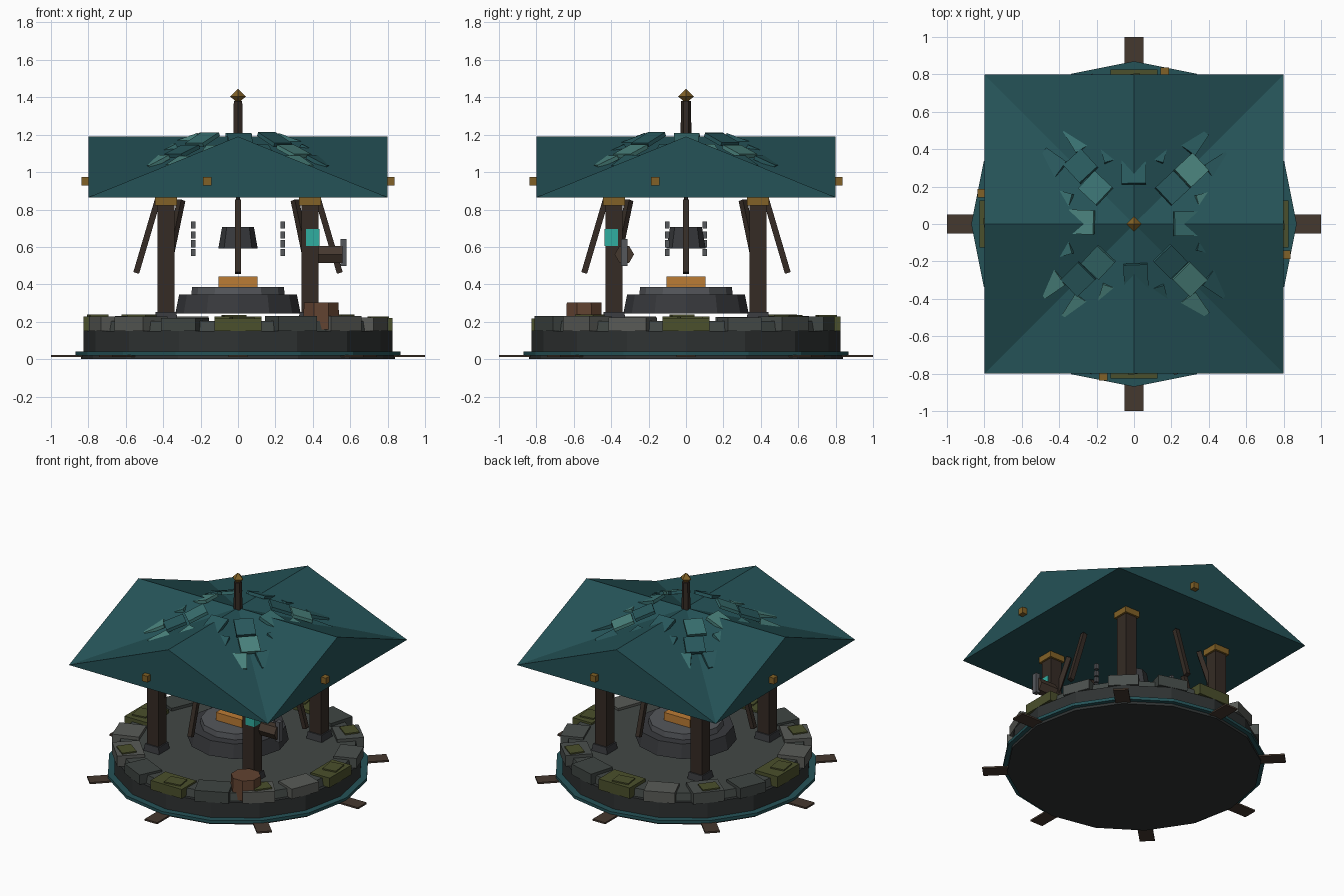
import bpy, bmesh, math, random
from mathutils import Matrix, Vector

if "Cube" in bpy.data.objects:
    bpy.data.objects.remove(bpy.data.objects["Cube"])

random.seed(4)
TAU = math.tau


def mat(name, r, g, b):
    m = bpy.data.materials.new(name)
    m.diffuse_color = (r, g, b, 1)
    m.use_nodes = True
    m.node_tree.nodes["Principled BSDF"].inputs["Base Color"].default_value = m.diffuse_color
    return m


WOOD = mat("dark_wood", .035, .024, .018)
PLANK = mat("plank_wood", .06, .04, .028)
BARREL = mat("barrel_wood", .12, .055, .03)
GOLD = mat("gold", .22, .12, .02)
AMBER = mat("amber", .5, .2, .035)
GLOW = mat("glow_teal", .03, .42, .35)
ROOF = mat("roof_teal", .018, .085, .095)
TILES = [mat("tile_%d" % i, *c) for i, c in enumerate(
    [(.022, .10, .11), (.04, .16, .16), (.07, .23, .21)])]
DARK = mat("dark_stone", .028, .032, .032)
DECK = mat("deck_stone", .055, .065, .06)
STONES = [mat("stone_%d" % i, *c) for i, c in enumerate(
    [(.05, .06, .055), (.07, .08, .075), (.10, .105, .095)])]
MOSS = mat("moss", .07, .08, .025)
IRON = mat("iron", .04, .042, .047)
STEEL = mat("steel", .09, .095, .105)


def finish(name, bm, m, matrix):
    bmesh.ops.recalc_face_normals(bm, faces=bm.faces)
    me = bpy.data.meshes.new(name)
    bm.to_mesh(me)
    bm.free()
    me.materials.append(m)
    ob = bpy.data.objects.new(name, me)
    ob.matrix_world = matrix
    bpy.context.collection.objects.link(ob)
    return ob


def place(loc, turn=0, tilt=0):
    """Location, then a turn about z and an outward tilt."""
    return (Matrix.Translation(loc) @ Matrix.Rotation(turn, 4, 'Z')
            @ Matrix.Rotation(tilt, 4, 'Y'))


def box(name, loc, size, m, turn=0, tilt=0, taper=1):
    bm = bmesh.new()
    bmesh.ops.create_cube(bm, size=1)
    for v in bm.verts:
        k = taper if v.co.z > 0 else 1
        v.co = Vector((v.co.x * size[0] * k, v.co.y * size[1] * k, v.co.z * size[2]))
    return finish(name, bm, m, place(loc, turn, tilt))


def drum(name, loc, r1, r2, h, n, m, turn=0, tilt=0):
    """Faceted cylinder or cone, loc is its centre."""
    bm = bmesh.new()
    bmesh.ops.create_cone(bm, cap_ends=True, segments=n, radius1=r1, radius2=r2, depth=h)
    return finish(name, bm, m, place(loc, turn, tilt))


def polar(r, a, z):
    return (r * math.cos(a), r * math.sin(a), z)


# platform
drum("ground_disc", (0, 0, .015), .84, .84, .03, 16, DARK)
drum("teal_trim", (0, 0, .03), .87, .87, .022, 16, ROOF)
drum("platform", (0, 0, .095), .825, .825, .11, 16, DARK)
drum("deck", (0, 0, .175), .80, .79, .06, 16, DECK)

# planks sticking out under the platform
for k in range(8):
    a = k * TAU / 8
    box("ground_plank", polar(.88, a, .017), (.24, .1, .012), PLANK, a)

# ring of rim stones, every fourth one mossy
for k in range(16):
    a = k * TAU / 16
    mossy = k % 4 == 0
    top = .222 + random.uniform(-.006, .008)
    depth = random.uniform(.15, .19)
    wide = .25 if mossy else random.uniform(.19, .25)
    jitter = 0 if mossy else random.uniform(-.12, .12)
    m = MOSS if mossy else random.choice(STONES)
    box("rim_stone", polar(.825 - depth / 2, a, (top + .15) / 2),
        (depth, wide, top - .15), m, a + jitter)
    if mossy or k % 4 == 2:
        box("moss_patch", polar(.75, a + .03, top + .003), (.1, .12, .012), MOSS, a + .15)

# hearth pedestal and amber block
drum("pedestal_base", (0, 0, .295), .335, .315, .1, 12, IRON)
drum("pedestal_top", (0, 0, .365), .25, .245, .04, 12, STEEL)
box("amber_block", (0, 0, .412), (.21, .21, .06), AMBER)

# hanging bell and chains
drum("bell", (0, 0, .65), .105, .085, .115, 8, IRON)
drum("bell_rope", (0, 0, .785), .012, .012, .16, 6, WOOD)
for s in (1, -1):
    for z in (.57, .617, .664, .717):
        box("chain_link", (.24 * s, -.1 * s, z), (.024, .024, .038), STEEL)

# posts with plinths and gold caps
for sx in (1, -1):
    for sy in (1, -1):
        x, y = .385 * sx, .385 * sy
        box("post", (x, y, .53), (.092, .092, .64), WOOD)
        box("post_plinth", (x, y, .227), (.125, .125, .05), IRON, taper=.88)
        box("post_cap", (x, y, .842), (.12, .12, .042), GOLD)

# eight slanting braces
for k in range(8):
    a = k * TAU / 8
    box("brace", polar(.487, a, .655), (.032, .032, .405), WOOD, a, -.287)

# cross-gabled roof: flat ridges on the axes, valleys to the corners
bm = bmesh.new()
centre = bm.verts.new((0, 0, 1.19))
corners, mids = [], []
for k in range(4):
    mids.append(bm.verts.new(polar(.8, k * TAU / 4, 1.19)))
    corners.append(bm.verts.new(polar(.8 * math.sqrt(2), (k + .5) * TAU / 4, .865)))
for k in range(4):
    bm.faces.new((centre, mids[k], corners[k]))
    bm.faces.new((centre, corners[k], mids[(k + 1) % 4]))
    bm.faces.new((mids[k], corners[k - 1], corners[k]))
bm.faces.new(corners)
finish("roof", bm, ROOF, Matrix())

# tiles breaking out of the roof valleys
for r, n, off in ((.28, 8, 0), (.42, 12, .5), (.55, 16, .5)):
    for k in range(n):
        a = (k + off) * TAU / n + random.uniform(-.04, .04)
        box("roof_tile", polar(r, a, 1.30 - .45 * r), (.14, .13, .022),
            random.choice(TILES), a, math.atan(.42) + random.uniform(-.06, .06))

# gold pegs in the gables
for k in range(4):
    x, y = -.165, -.815
    for _ in range(k):
        x, y = -y, x
    box("gable_peg", (x, y, .95), (.045, .045, .045), GOLD)

# finial
drum("finial_pole", (0, 0, 1.27), .03, .026, .22, 6, WOOD)
drum("finial_top", (0, 0, 1.425), .042, 0, .04, 4, GOLD)
drum("finial_bottom", (0, 0, 1.386), .0, .042, .038, 4, GOLD)

# lantern, winch and barrel at the front right post
box("lantern", (.4, -.4, .65), (.072, .072, .09), GLOW)
drum("winch_drum", (.49, -.33, .56), .052, .052, .14, 6, PLANK, 0, math.pi / 2)
box("winch_plate", (.563, -.33, .57), (.032, .036, .145), STEEL)
drum("barrel", (.445, -.545, .23), .105, .1, .145, 8, BARREL, TAU / 16)
